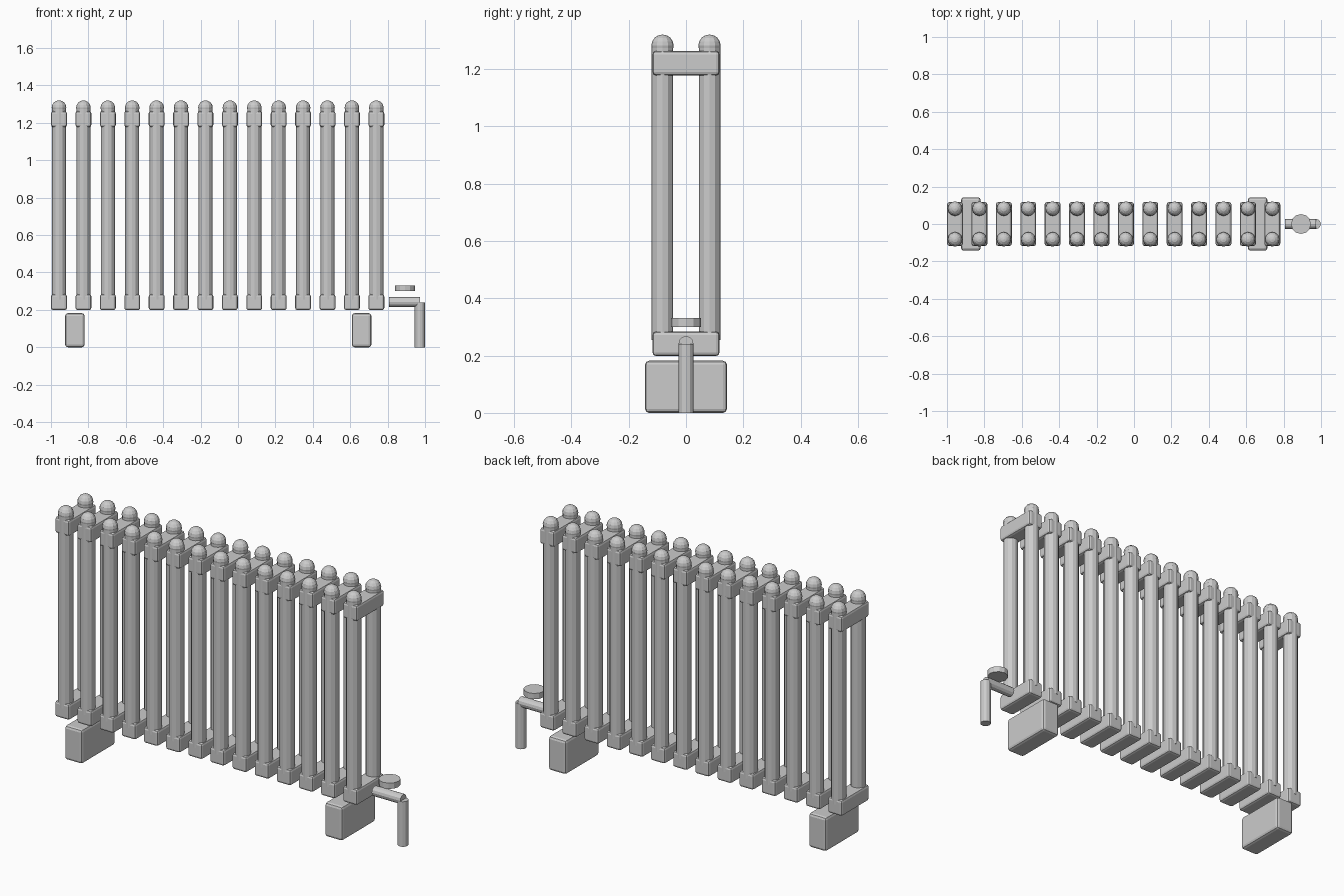
import bpy
import math

if "Cube" in bpy.data.objects:
    bpy.data.objects.remove(bpy.data.objects["Cube"])

SECTIONS = 14
FIRST_X, STEP = -0.957, 0.1305


def name_it(name):
    ob = bpy.context.object
    ob.name = name
    return ob


def block(name, loc, size, bevel):
    bpy.ops.mesh.primitive_cube_add(size=1, location=loc)
    ob = name_it(name)
    ob.scale = size
    bpy.ops.object.transform_apply(location=False, rotation=False, scale=True)
    mod = ob.modifiers.new("soft_edges", 'BEVEL')
    mod.width = bevel
    mod.segments = 2
    return ob


def rod(name, loc, radius, length, along_x=False):
    bpy.ops.mesh.primitive_cylinder_add(
        vertices=12, radius=radius, depth=length, location=loc,
        rotation=(0, math.pi / 2 if along_x else 0, 0))
    return name_it(name)


# Radiator sections: two tubes with domed caps joined by header blocks
for i in range(SECTIONS):
    x = FIRST_X + i * STEP
    block(f"top_header_{i + 1}", (x, 0, 1.22), (0.085, 0.234, 0.085), 0.012)
    block(f"bottom_header_{i + 1}", (x, 0, 0.241), (0.085, 0.234, 0.085), 0.012)
    for side, y in (("front", -0.082), ("back", 0.082)):
        rod(f"{side}_tube_{i + 1}", (x, y, 0.768), 0.0375, 1.026)
        bpy.ops.mesh.primitive_uv_sphere_add(
            segments=12, ring_count=8, radius=0.039, location=(x, y, 1.281))
        name_it(f"{side}_cap_{i + 1}")

# Feet
for side, x in (("left", -0.872), ("right", 0.661)):
    block(f"{side}_foot", (x, 0, 0.091), (0.104, 0.286, 0.182), 0.014)

# Valve: inlet pipe, drop pipe and hand wheel
rod("inlet_pipe", (0.89, 0, 0.242), 0.026, 0.168, along_x=True)
rod("drop_pipe", (0.972, 0, 0.12), 0.027, 0.24)
rod("valve_wheel", (0.893, 0, 0.315), 0.053, 0.031)
